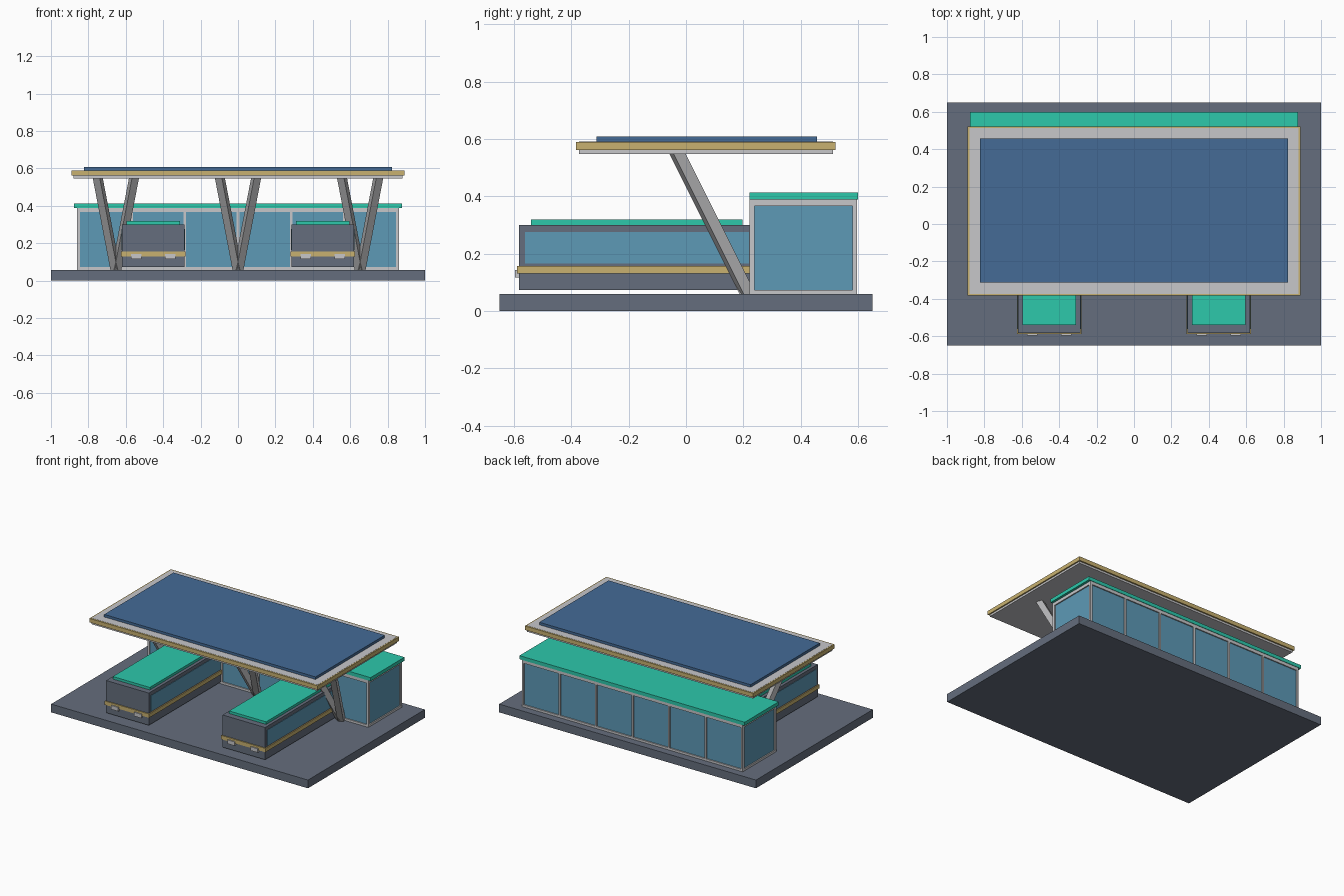
import bpy
import bmesh
from mathutils import Vector, Matrix

cube = bpy.data.objects.get("Cube")
if cube:
    bpy.data.objects.remove(cube, do_unlink=True)


def material(name, r, g, b):
    m = bpy.data.materials.new(name)
    m.use_nodes = True
    m.diffuse_color = (r, g, b, 1)
    m.node_tree.nodes["Principled BSDF"].inputs["Base Color"].default_value = (r, g, b, 1)
    return m


slate = material("slate", 0.13, 0.155, 0.205)
steel = material("light_steel", 0.57, 0.57, 0.59)
strut_grey = material("strut_grey", 0.47, 0.47, 0.48)
gold = material("gold_trim", 0.58, 0.44, 0.16)
glass = material("blue_glass", 0.11, 0.32, 0.47)
teal = material("teal", 0.026, 0.58, 0.41)
navy = material("solar_blue", 0.058, 0.147, 0.305)


def finish(name, bm, mat):
    mesh = bpy.data.meshes.new(name)
    bm.to_mesh(mesh)
    bm.free()
    mesh.materials.append(mat)
    obj = bpy.data.objects.new(name, mesh)
    bpy.context.collection.objects.link(obj)
    return obj


def box(name, x, y, z, mat):
    """Box from (low, high) ranges on each axis."""
    bm = bmesh.new()
    size = [b - a for a, b in (x, y, z)]
    mid = [(a + b) / 2 for a, b in (x, y, z)]
    mtx = Matrix.Translation(mid) @ Matrix.Diagonal((*size, 1))
    bmesh.ops.create_cube(bm, size=1, matrix=mtx)
    return finish(name, bm, mat)


def beam(name, start, end, width, mat):
    """Square beam between two points."""
    a, b = Vector(start), Vector(end)
    rot = (b - a).to_track_quat("Z", "Y").to_matrix().to_4x4()
    bm = bmesh.new()
    mtx = Matrix.Translation((a + b) / 2) @ rot @ Matrix.Diagonal((width, width, (b - a).length, 1))
    bmesh.ops.create_cube(bm, size=1, matrix=mtx)
    return finish(name, bm, mat)


def around(c, half):
    return (c - half, c + half)


# Ground slab
GROUND = 0.058
box("ground_slab", (-1, 1), (-0.65, 0.65), (0, GROUND), slate)

# Glazed terminal hall
X, Y0, Y1, TOP = 0.86, 0.222, 0.597, 0.388
box("hall_glass", around(0, X - 0.008), (Y0 + 0.008, Y1 - 0.008), (GROUND, TOP - 0.003), glass)
box("hall_roof", around(0, 0.877), (Y0, Y1 + 0.003), (TOP, 0.413), teal)
rails = {"sill": (GROUND, 0.073), "head": (0.366, TOP)}
for rail, z in rails.items():
    for side, y in (("front", Y0), ("back", Y1 - 0.014)):
        box(f"hall_{side}_{rail}", around(0, X), (y, y + 0.014), z, steel)
    for side, sx in (("left", 1), ("right", -1)):
        box(f"hall_{side}_{rail}", around(sx * (X - 0.007), 0.007), (Y0, Y1), z, steel)
for side, y in (("front", Y0), ("back", Y1 - 0.017)):
    for i in range(7):
        half = 0.007
        px = (i - 3) * (X - half) / 3
        box(f"hall_{side}_post_{i}", around(px, half), (y, y + 0.017), (GROUND, TOP), steel)

# Canopy with gold edge and raised solar panel
box("canopy_slab", around(0, 0.88), (-0.373, 0.512), (0.547, 0.59), steel)
for side, y in (("front", -0.383), ("back", 0.512)):
    box(f"canopy_{side}_trim", around(0, 0.889), (y, y + 0.01), (0.561, 0.589), gold)
for side, sx in (("left", 1), ("right", -1)):
    box(f"canopy_{side}_trim", around(sx * 0.8845, 0.0045), (-0.383, 0.522), (0.561, 0.589), gold)
box("solar_panel", around(0, 0.823), (-0.313, 0.457), (0.585, 0.608), navy)

# Leaning V-shaped supports
for name, cx in (("right", -0.653), ("middle", 0), ("left", 0.653)):
    for sx in (-1, 1):
        beam(f"{name}_strut_{'left' if sx > 0 else 'right'}",
             (cx, 0.222, 0.045), (cx + sx * 0.1, -0.038, 0.565), 0.04, strut_grey)

# Two parked buses
for name, cx in (("right_bus", -0.453), ("left_bus", 0.453)):
    box(f"{name}_body", around(cx, 0.166), (-0.582, 0.239), (0.073, 0.3), slate)
    box(f"{name}_windows", around(cx, 0.169), (-0.562, 0.219), (0.165, 0.275), glass)
    box(f"{name}_band", around(cx, 0.173), (-0.589, 0.237), (0.13, 0.157), gold)
    box(f"{name}_roof", around(cx, 0.144), (-0.54, 0.197), (0.295, 0.318), teal)
    for sx in (-1, 1):
        box(f"{name}_headlight_{'left' if sx > 0 else 'right'}",
            around(cx + sx * 0.09, 0.028), (-0.597, -0.575), (0.116, 0.143), steel)
